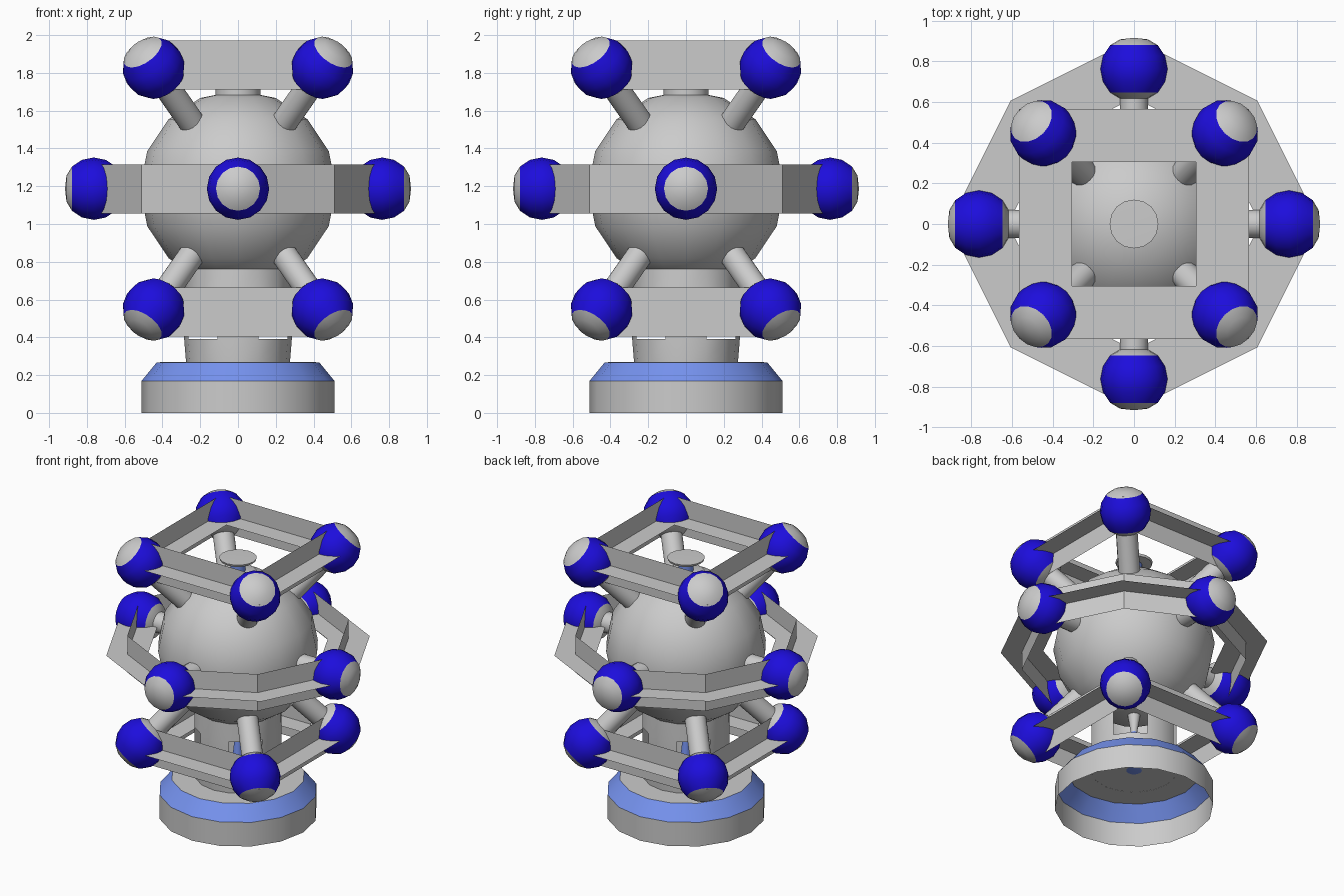
import bpy, bmesh, math
from mathutils import Vector, Matrix

if "Cube" in bpy.data.objects:
    bpy.data.objects.remove(bpy.data.objects["Cube"])

SEG = 16
MID = 1.187


def material(name, col):
    m = bpy.data.materials.new(name)
    m.diffuse_color = col
    m.use_nodes = True
    m.node_tree.nodes["Principled BSDF"].inputs["Base Color"].default_value = m.diffuse_color
    return m


dark_blue = material("deep_blue", (0.012, 0.004, 0.72, 1))
light_blue = material("light_blue", (0.18, 0.29, 0.86, 1))


def finish(name, bm, mat=None, smooth=True):
    bmesh.ops.remove_doubles(bm, verts=bm.verts, dist=1e-5)
    me = bpy.data.meshes.new(name)
    bm.to_mesh(me)
    bm.free()
    ob = bpy.data.objects.new(name, me)
    bpy.context.collection.objects.link(ob)
    if mat:
        me.materials.append(mat)
    if smooth:
        bpy.ops.object.select_all(action='DESELECT')
        ob.select_set(True)
        bpy.context.view_layer.objects.active = ob
        bpy.ops.object.shade_smooth_by_angle(angle=math.radians(35))
    return ob


def lathe(name, profile, mat=None, matrix=None, skip=None):
    """Revolve (radius, height) points; skip(row, seg) leaves openings."""
    bm = bmesh.new()
    rows = []
    for r, z in profile:
        if r == 0:
            rows.append([bm.verts.new((0, 0, z))] * SEG)
        else:
            rows.append([bm.verts.new((r * math.cos(2 * math.pi * i / SEG),
                                       r * math.sin(2 * math.pi * i / SEG), z))
                         for i in range(SEG)])
    for k in range(len(rows) - 1):
        for i in range(SEG):
            if skip and skip(k, i):
                continue
            j = (i + 1) % SEG
            quad = [rows[k][i], rows[k][j], rows[k + 1][j], rows[k + 1][i]]
            bm.faces.new(list(dict.fromkeys(quad)))
    if matrix:
        bm.transform(matrix)
    return finish(name, bm, mat)


def cross_ring(name, path, z, half=0.13):
    """Closed ring of thin plates with a plus-shaped cross-section."""
    bm = bmesh.new()
    n = len(path)
    pts = [Vector(p) for p in path]
    miters = []
    for i in range(n):
        a = (pts[i] - pts[i - 1]).normalized()
        b = (pts[(i + 1) % n] - pts[i]).normalized()
        na, nb = Vector((a.y, -a.x)), Vector((b.y, -b.x))
        m = (na + nb).normalized()
        miters.append(m / m.dot(na) * half)
    for i in range(n):
        j = (i + 1) % n
        p, q, u, v = pts[i], pts[j], miters[i], miters[j]
        flat = [(*(p + u), z), (*(q + v), z), (*(q - v), z), (*(p - u), z)]
        upright = [(*p, z - half), (*q, z - half), (*q, z + half), (*p, z + half)]
        for face in (flat, upright):
            bm.faces.new([bm.verts.new(c) for c in face])
    return finish(name, bm, smooth=False)


# base: open-bottomed shell with a blue bevel
lathe("base_wall", [(0.51, 0), (0.51, 0.17)])
lathe("base_bevel", [(0.51, 0.17), (0.43, 0.268)], light_blue)
lathe("base_top", [(0.43, 0.268), (0.05, 0.27)])

# neck with four diagonal windows, and the pinched core inside
lathe("neck", [(0.275, 0.268), (0.285, 0.39), (0.285, 0.635), (0.28, 0.80)],
      skip=lambda k, i: k == 1 and i % 4 in (1, 2))
lathe("core_lower", [(0, 0.265), (0.05, 0.27), (0.02, 0.55)], light_blue)
lathe("core_upper", [(0.02, 0.55), (0.05, 0.73)])

# central body
R = 0.52
lathe("body_sphere", [(0 if k in (0, 8) else R * math.sin(k * math.pi / 8),
                       MID - R * math.cos(k * math.pi / 8)) for k in range(9)])

# top knob
lathe("knob_base", [(0.12, 1.66), (0.12, 1.715), (0.10, 1.725), (0, 1.725)])
lathe("knob_stem", [(0.05, 1.72), (0.05, 1.80)], light_blue)
lathe("knob_disc", [(0, 1.795), (0.115, 1.797), (0.12, 1.812), (0, 1.815)])

# twelve radial rods carrying banded balls
S = 0.165
c = S * math.sin(math.pi / 4)
centres = []
for a in range(4):
    t = a * math.pi / 2
    centres.append((0.763 * math.cos(t), 0.763 * math.sin(t), 0))
    for dz in (-0.64, 0.64):
        t2 = t + math.pi / 4
        centres.append((0.632 * math.cos(t2), 0.632 * math.sin(t2), dz))
for n, p in enumerate(centres):
    d = Vector(p)
    rot = d.to_track_quat('Z', 'Y').to_matrix().to_4x4()
    at = Matrix.Translation(d + Vector((0, 0, MID))) @ rot
    lathe(f"ball_band_{n}", [(c, -c), (S * 0.924, -S * 0.383), (S, 0),
                             (S * 0.924, S * 0.383), (c, c)], dark_blue, at)
    for side, s in (("outer", 1), ("inner", -1)):
        lathe(f"ball_cap_{side}_{n}", [(c, s * c), (S * 0.42, s * 0.145), (0, s * 0.153)],
              None, at)
    lathe(f"rod_{n}", [(0.07, 0.42 - d.length), (0.07, -0.12)], None, at)

# connecting rings
h = 0.435
square = [(-h, -h), (h, -h), (h, h), (-h, h)]
cross_ring("upper_ring", square, 1.842)
cross_ring("lower_ring", square, 0.535)
e, v = 0.51, 0.765
cross_ring("middle_ring", [(0, -v), (e, -e), (v, 0), (e, e),
                           (0, v), (-e, e), (-v, 0), (-e, -e)], MID - 0.002)
